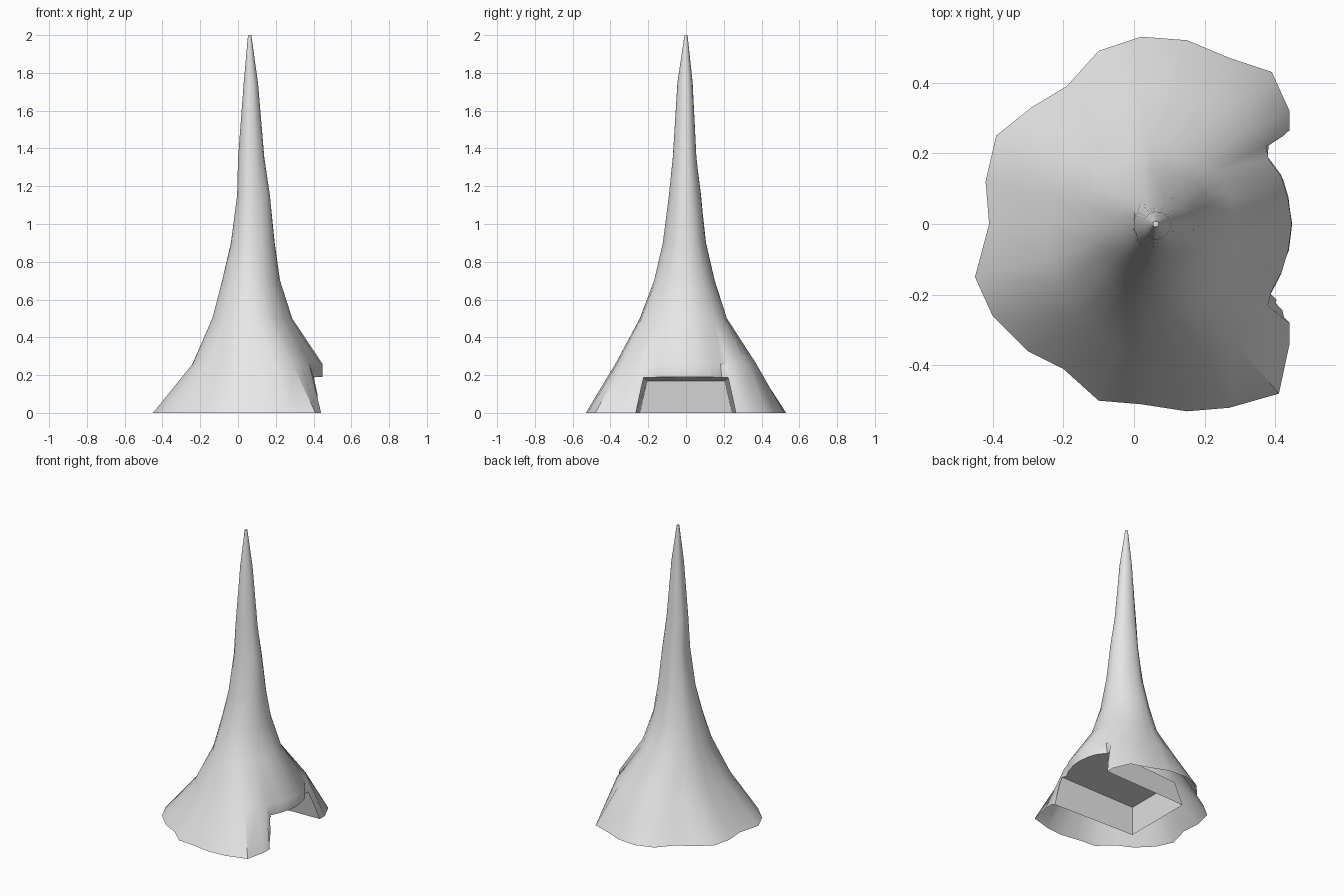
import bpy
import bmesh
import math
import random

random.seed(4)

default_cube = bpy.data.objects.get("Cube")
if default_cube:
    bpy.data.objects.remove(default_cube, do_unlink=True)

stone = bpy.data.materials.new("pale grey stone")
stone.use_nodes = True
stone.diffuse_color = (0.8, 0.8, 0.8, 1)
stone.node_tree.nodes["Principled BSDF"].inputs["Base Color"].default_value = stone.diffuse_color


def make_object(name, bm):
    """Turn a bmesh into a linked object with outward normals."""
    bmesh.ops.recalc_face_normals(bm, faces=bm.faces)
    mesh = bpy.data.meshes.new(name)
    bm.to_mesh(mesh)
    bm.free()
    mesh.materials.append(stone)
    obj = bpy.data.objects.new(name, mesh)
    bpy.context.collection.objects.link(obj)
    return obj


def loft(name, rings):
    """Skin a stack of equal-length point rings and cap both ends."""
    bm = bmesh.new()
    loops = [[bm.verts.new(point) for point in ring] for ring in rings]
    count = len(loops[0])
    for lower, upper in zip(loops, loops[1:]):
        for i in range(count):
            j = (i + 1) % count
            bm.faces.new((lower[i], lower[j], upper[j], upper[i]))
    bm.faces.new(loops[0][::-1])
    bm.faces.new(loops[-1])
    return make_object(name, bm)


# Ragged footprint, counter-clockwise from the middle of the overhanging lip
footprint = [
    (.45, 0), (.44, .09), (.41, .16), (.37, .21), (.44, .26), (.44, .32),
    (.39, .43), (.27, .47), (.15, .52), (.02, .53), (-.1, .49), (-.19, .39),
    (-.29, .33), (-.39, .25), (-.42, .12), (-.41, 0), (-.45, -.15),
    (-.4, -.26), (-.3, -.36), (-.2, -.41), (-.1, -.5), (.02, -.51),
    (.15, -.53), (.27, -.52), (.41, -.48), (.44, -.34), (.44, -.28),
    (.38, -.22), (.41, -.16), (.44, -.09),
]

# Height, then reach to left, right, front and back of the leaning axis
levels = [
    (.26, .31, .4, .36, .36),
    (.5, .2, .23, .24, .21),
    (.7, .145, .165, .165, .15),
    (.9, .1, .135, .12, .105),
    (1.15, .065, .11, .09, .08),
    (1.35, .06, .08, .07, .055),
    (1.75, .03, .045, .045, .035),
    (2, .007, .01, .008, .008),
]
axis_x = .06
mean_radius = .49


def spire_ring(z, left, right, front, back):
    """Rounded section that loses the footprint's ridges with height."""
    ridge = .5 * (1 - z / 2) ** 4
    evenness = min(1, 1.6 * z)
    ring = []
    for i, (x, y) in enumerate(footprint):
        angle = math.atan2(y, x) % math.tau
        angle += evenness * (math.tau * i / len(footprint) - angle)
        c, s = math.cos(angle), math.sin(angle)
        bump = math.hypot(x, y) / mean_radius - 1
        scale = 1 + ridge * bump + random.uniform(-.02, .02)
        reach_x = right if c > 0 else left
        reach_y = back if s > 0 else front
        ring.append((axis_x + c * reach_x * scale, s * reach_y * scale, z))
    return ring


base_ring = [(x, y, 0) for x, y in footprint]
spire = loft("rock_spire", [base_ring] + [spire_ring(*level) for level in levels])


# Tapered recess under the lip, open at the side and the underside
def recess_ring(inner_z, outer_z, inner_x, half_width):
    flare = half_width + .025
    return [(inner_x, -half_width, inner_z), (.6, -flare, outer_z),
            (.6, flare, outer_z), (inner_x, half_width, inner_z)]


cutter = loft("recess_cutter", [recess_ring(-.045, -.045, -.2, .255),
                                recess_ring(.17, .195, -.16, .205)])
cutter.hide_render = True

cut = spire.modifiers.new("recess", "BOOLEAN")
cut.operation = "DIFFERENCE"
cut.solver = "EXACT"
cut.object = cutter

bpy.ops.object.select_all(action="DESELECT")
spire.select_set(True)
bpy.context.view_layer.objects.active = spire
bpy.ops.object.modifier_apply(modifier=cut.name)
bpy.data.objects.remove(cutter, do_unlink=True)

# Open underside: the spire is a hollow shell around the recess walls
bm = bmesh.new()
bm.from_mesh(spire.data)
floor = [f for f in bm.faces if all(v.co.z < .001 for v in f.verts)]
bmesh.ops.delete(bm, geom=floor, context="FACES")
bm.to_mesh(spire.data)
bm.free()

bpy.ops.object.shade_smooth_by_angle(angle=math.radians(40))
